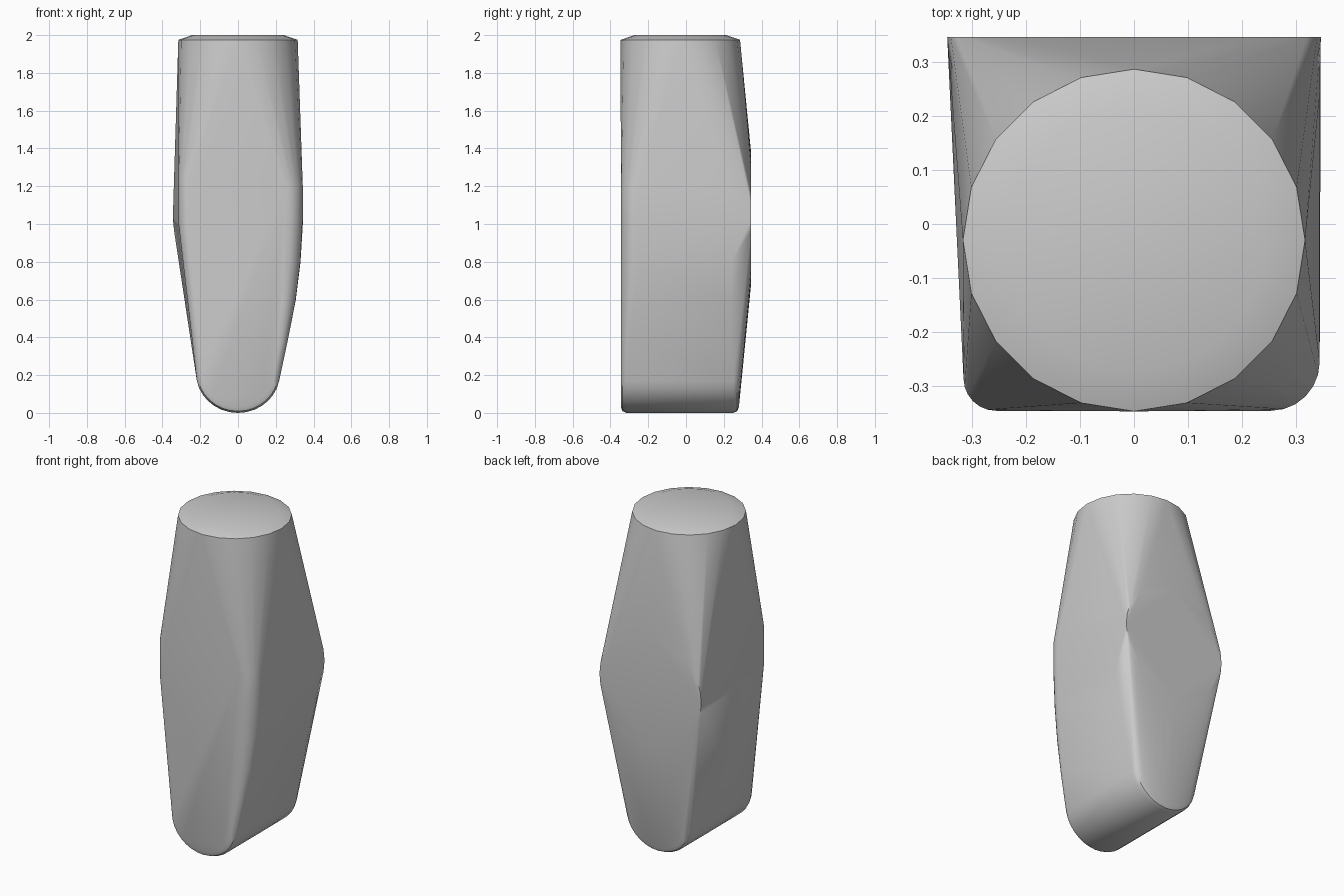
import bpy, bmesh
from math import sin, cos, pi, radians

if "Cube" in bpy.data.objects:
    bpy.data.objects.remove(bpy.data.objects["Cube"], do_unlink=True)

steel = bpy.data.materials.new("plain_grey")
steel.use_nodes = True
grey = (0.6, 0.6, 0.6, 1)
steel.diffuse_color = grey
steel.node_tree.nodes["Principled BSDF"].inputs["Base Color"].default_value = grey

FRONT, BACK, LOW_BACK = -0.345, 0.345, 0.28
points = []


def arc(radius, count, start=0, end=2 * pi):
    """Points of an arc as (u, v) pairs."""
    return [(radius * cos(start + (end - start) * i / count),
             radius * sin(start + (end - start) * i / count)) for i in range(count + 1)]


# Round striking face with a shallow domed cap
for radius, z in ((0.316, 1.975), (0.243, 2.0)):
    points += [(u, v - 0.03, z) for u, v in arc(radius, 20)[:-1]]

# Round boss on the back
points += [(u, BACK, v + 1.03) for u, v in arc(0.345, 32)[:-1]]

# Rounded lower end, with softened front and back rims
for inset, step in ((0.0, 0.03), (0.009, 0.009), (0.03, 0.0)):
    for u, v in arc(0.222 - step, 16, pi, 2 * pi):
        z = 0.21 + v * (0.21 - step) / (0.222 - step)
        points += [(u, FRONT + inset, z), (u, LOW_BACK - inset, z)]

# Bulging left flank, rounded towards the front
flank = [(0.343, 1.2), (0.343, 1.02), (0.331, 0.8), (0.306, 0.6), (0.267, 0.4)]
for x, z in flank:
    r = 0.09 * min(1, (x - 0.18) / 0.16)
    points += [(x - r + u, FRONT + r + v, z) for u, v in arc(r, 6, -pi / 2, 0)]
    points.append((x, 0.24, z))

# Flatter right flank, with a rounded front corner
for z in (1.0, 1.25):
    points += [(-0.255 + u, FRONT + 0.06 + v, z) for u, v in arc(0.06, 6, pi, 1.5 * pi)]

# Wrap the sections in one skin
bm = bmesh.new()
for p in points:
    bm.verts.new(p)
bmesh.ops.remove_doubles(bm, verts=bm.verts[:], dist=0.0005)
hull = bmesh.ops.convex_hull(bm, input=bm.verts[:])
loose = [v for v in bm.verts if not v.link_faces]
bmesh.ops.delete(bm, geom=loose, context='VERTS')
bmesh.ops.dissolve_limit(bm, angle_limit=radians(0.5), verts=bm.verts[:], edges=bm.edges[:])
bmesh.ops.recalc_face_normals(bm, faces=bm.faces[:])
mesh = bpy.data.meshes.new("hammer_head")
bm.to_mesh(mesh)
bm.free()
mesh.materials.append(steel)
head = bpy.data.objects.new("hammer_head", mesh)
bpy.context.collection.objects.link(head)

bpy.ops.object.select_all(action='DESELECT')
head.select_set(True)
bpy.context.view_layer.objects.active = head
bpy.ops.object.shade_smooth_by_angle(angle=radians(40))
